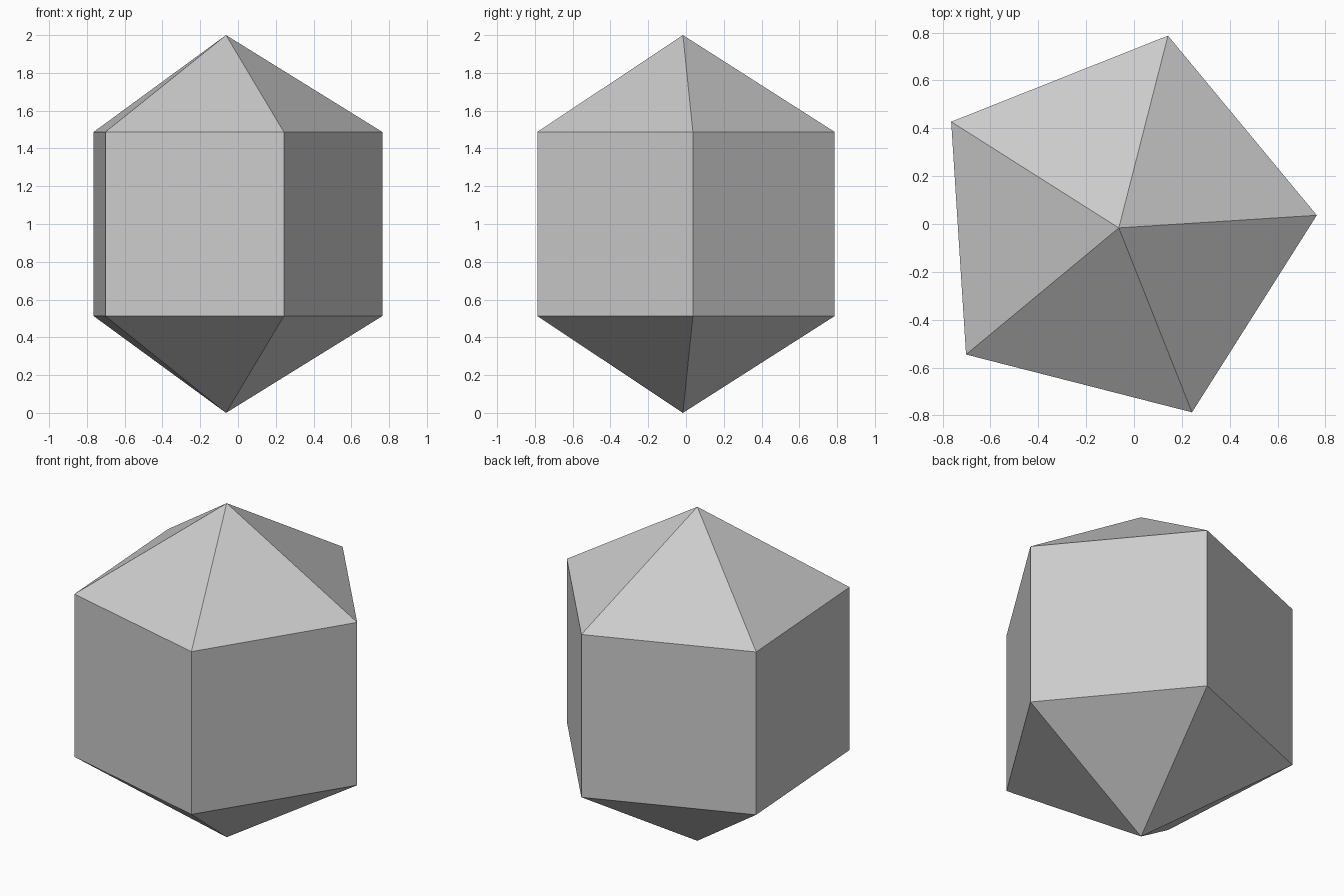
import bpy
import bmesh
from math import sin, cos, pi, radians, sqrt

cube = bpy.data.objects.get("Cube")
if cube:
    bpy.data.objects.remove(cube, do_unlink=True)

SIDES = 5
TURN = radians(3.65)

# Regular proportions: square walls, equilateral cap triangles
ratio = 1 / (2 * sin(pi / SIDES))            # circumradius per edge length
cap_ratio = sqrt(1 - ratio ** 2)             # cap height per edge length
edge = 2 / (1 + 2 * cap_ratio)
radius = edge * ratio
cap = edge * cap_ratio

# Centre the outline on the bounding box
angles = [TURN + i * 2 * pi / SIDES for i in range(SIDES)]
xs = [radius * cos(a) for a in angles]
ys = [radius * sin(a) for a in angles]
cx = -(min(xs) + max(xs)) / 2
cy = -(min(ys) + max(ys)) / 2

# Prism body with a pyramid on each end
bm = bmesh.new()
bottom = bm.verts.new((cx, cy, 0))
top = bm.verts.new((cx, cy, 2))
low, high = [[bm.verts.new((x + cx, y + cy, z)) for x, y in zip(xs, ys)]
             for z in (cap, 2 - cap)]
for i in range(SIDES):
    j = (i + 1) % SIDES
    bm.faces.new((bottom, low[j], low[i]))
    bm.faces.new((low[i], low[j], high[j], high[i]))
    bm.faces.new((high[i], high[j], top))

mesh = bpy.data.meshes.new("elongated_bipyramid")
bm.to_mesh(mesh)
bm.free()
solid = bpy.data.objects.new("elongated_bipyramid", mesh)
bpy.context.collection.objects.link(solid)

# Plain grey material
grey = bpy.data.materials.new("light_grey")
grey.use_nodes = True
color = (0.6, 0.6, 0.6, 1)
grey.diffuse_color = color
grey.node_tree.nodes["Principled BSDF"].inputs["Base Color"].default_value = color
mesh.materials.append(grey)
